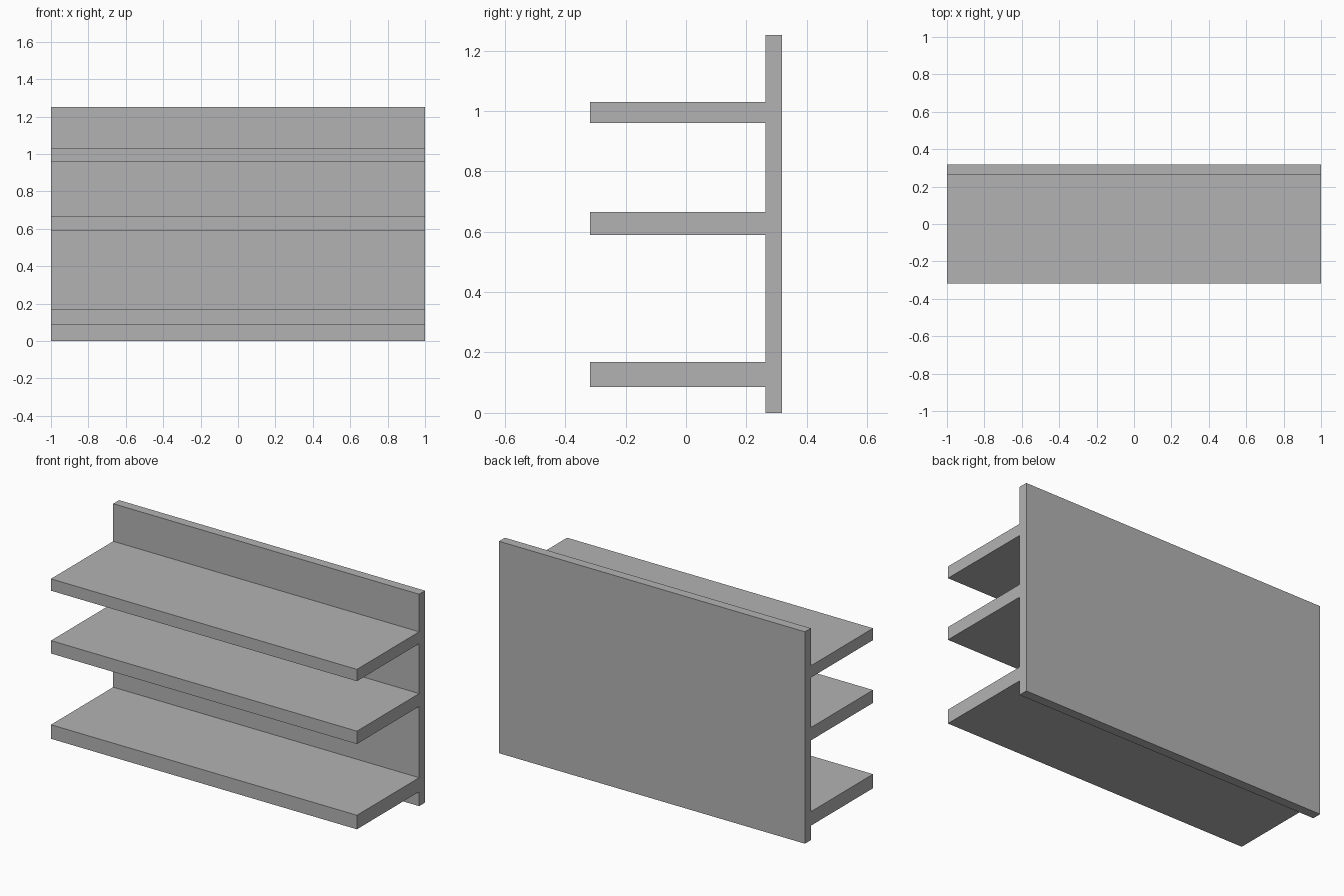
import bpy
import bmesh
from mathutils import Vector

cube = bpy.data.objects.get("Cube")
if cube:
    bpy.data.objects.remove(cube, do_unlink=True)

HALF_WIDTH = 1.0
HEIGHT = 1.252
FRONT, PANEL, BACK = -0.318, 0.263, 0.318
SHELVES = [(0.085, 0.168), (0.589, 0.665), (0.96, 1.03)]  # bottom, top

# Plain grey finish
grey = bpy.data.materials.new("plain_grey")
grey.use_nodes = True
colour = (0.45, 0.45, 0.45, 1)
grey.diffuse_color = colour
grey.node_tree.nodes["Principled BSDF"].inputs["Base Color"].default_value = colour

# Side profile: upright back panel with three shelves reaching forward
profile = [(BACK, HEIGHT), (BACK, 0), (PANEL, 0)]
for bottom, top in SHELVES:
    profile += [(PANEL, bottom), (FRONT, bottom), (FRONT, top), (PANEL, top)]
profile.append((PANEL, HEIGHT))

# Extrude the profile along the full width
bm = bmesh.new()
end = bm.faces.new([bm.verts.new((-HALF_WIDTH, y, z)) for y, z in profile])
result = bmesh.ops.extrude_face_region(bm, geom=[end], use_keep_orig=True)
moved = [v for v in result["geom"] if isinstance(v, bmesh.types.BMVert)]
bmesh.ops.translate(bm, verts=moved, vec=Vector((2 * HALF_WIDTH, 0, 0)))
bmesh.ops.recalc_face_normals(bm, faces=bm.faces)

mesh = bpy.data.meshes.new("shelf_unit")
bm.to_mesh(mesh)
bm.free()
mesh.materials.append(grey)
shelf_unit = bpy.data.objects.new("shelf_unit", mesh)
bpy.context.collection.objects.link(shelf_unit)
